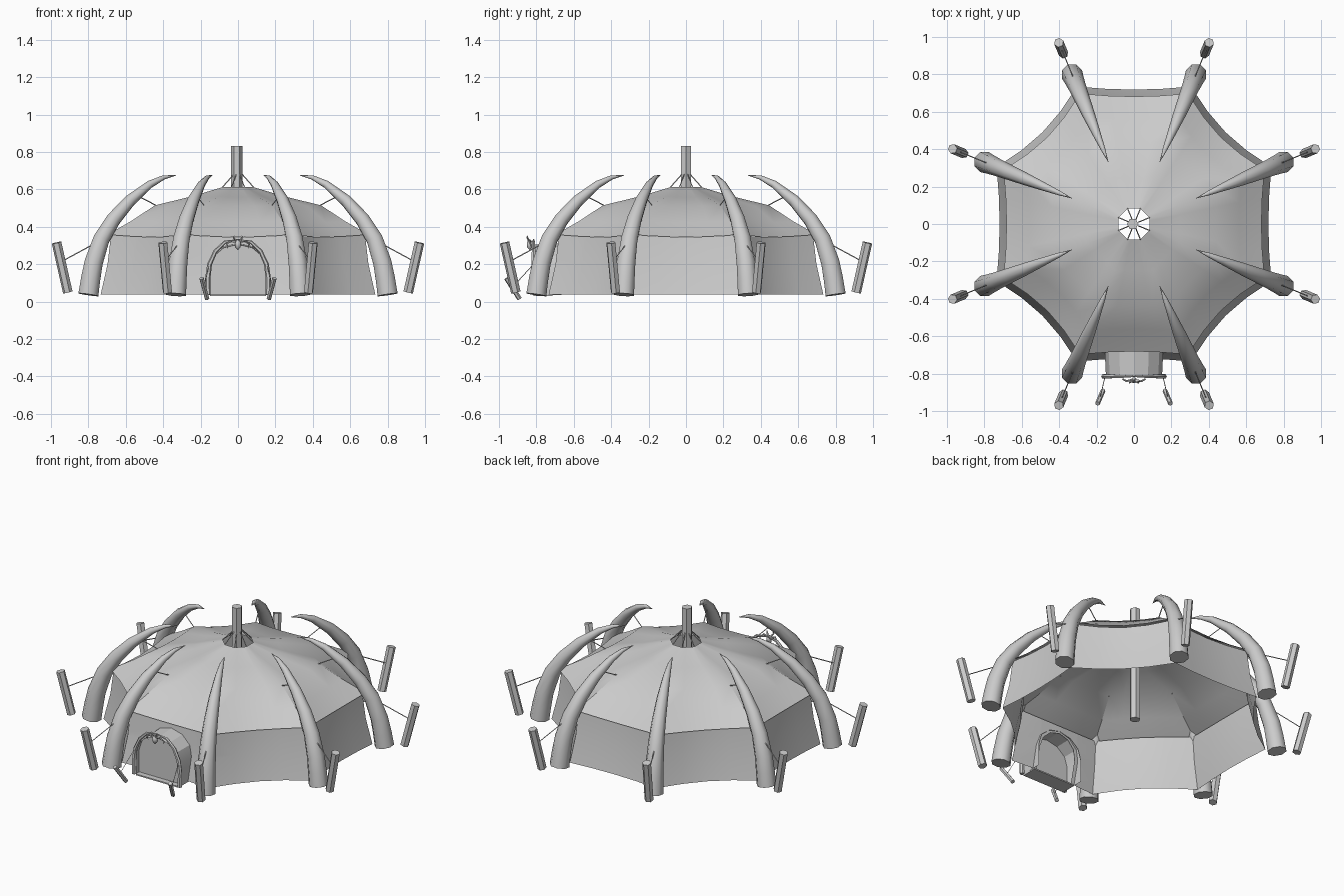
import bpy, bmesh, math
from mathutils import Vector, Matrix

cube = bpy.data.objects.get("Cube")
if cube:
    bpy.data.objects.remove(cube, do_unlink=True)

GREY = (0.6, 0.6, 0.6, 1)
mat = bpy.data.materials.new("canvas grey")
mat.use_nodes = True
mat.diffuse_color = GREY
mat.node_tree.nodes["Principled BSDF"].inputs["Base Color"].default_value = GREY


def finish(bm, name, smooth=40):
    mesh = bpy.data.meshes.new(name)
    bm.to_mesh(mesh)
    bm.free()
    mesh.materials.append(mat)
    ob = bpy.data.objects.new(name, mesh)
    bpy.context.collection.objects.link(ob)
    if smooth:
        bpy.ops.object.select_all(action='DESELECT')
        ob.select_set(True)
        bpy.context.view_layer.objects.active = ob
        bpy.ops.object.shade_smooth_by_angle(angle=math.radians(smooth))
    return ob


def bridge(bm, rings, closed=True):
    for a, b in zip(rings, rings[1:]):
        n = len(a)
        for i in range(n if closed else n - 1):
            j = (i + 1) % n
            bm.faces.new((a[i], a[j], b[j], b[i]))


def tube(bm, path, radii, sides=6):
    """Sweep a polygon along a path, with a radius for each point."""
    path = [Vector(p) for p in path]
    if not isinstance(radii, (list, tuple)):
        radii = [radii] * len(path)
    rings = []
    for i, p in enumerate(path):
        d = (path[min(i + 1, len(path) - 1)] - path[max(i - 1, 0)]).normalized()
        ref = Vector((0, 0, 1)) if abs(d.z) < 0.99 else Vector((0, 1, 0))
        if i == 0:
            u = d.cross(ref).normalized()
        else:
            u = (u - d * u.dot(d)).normalized()
        v = d.cross(u)
        rings.append([bm.verts.new(p + radii[i] * (u * math.cos(t) + v * math.sin(t)))
                      for t in (math.tau * k / sides for k in range(sides))])
    bridge(bm, rings)
    bm.faces.new(rings[0][::-1])
    bm.faces.new(rings[-1])


def polar(angle, r, z):
    return Vector((r * math.cos(angle), r * math.sin(angle), z))


SPOKES = [math.radians(22.5 + 45 * k) for k in range(8)]
STEPS = 4


def tent_ring(bm, r, z, sag, droop):
    """Octagon whose sides are pulled inwards and hang a little."""
    ring = []
    for k, a in enumerate(SPOKES):
        start, end = polar(a, r, z), polar(a + math.pi / 4, r, z)
        pull = sag * (1.0 if k % 2 == 0 else 3.0) if k % 2 else sag * 3.0
        if k % 2:
            pull = sag
        if k % 2 == 0:
            pull = sag * 2.6
        for s in range(STEPS):
            t = s / STEPS
            p = start.lerp(end, t)
            w = 4 * t * (1 - t)
            out = Vector((p.x, p.y, 0)).normalized()
            ring.append(bm.verts.new(p - out * pull * w - Vector((0, 0, droop * w))))
    return ring


# Entrance outline as seen from the front: straight sides and an arched top
def arch(half, spring, top, steps=6):
    pts = [(half, 0.035)]
    for k in range(steps + 1):
        t = math.pi * k / steps
        pts.append((half * math.cos(t), spring + (top - spring) * math.sin(t)))
    return pts + [(-half, 0.035)]


# Wall with an arched doorway cut in the front side
bm = bmesh.new()
bridge(bm, [tent_ring(bm, r, z, s, d) for r, z, s, d in (
    (0.795, 0.037, 0.016, 0), (0.755, 0.2, 0.016, 0), (0.735, 0.357, 0.016, 0.012))])
door = arch(0.13, 0.18, 0.30)
planes = []
for (x0, z0), (x1, z1) in zip(door, door[1:]):
    if abs(x1 - x0) + abs(z1 - z0) > 0.001:
        planes.append((Vector((x0, 0, z0)), Vector((z1 - z0, 0, x0 - x1)).normalized()))


def front_faces():
    return [f for f in bm.faces if f.calc_center_median().y < -0.5
            and abs(f.calc_center_median().x) < 0.28]


for co, no in planes:
    fs = front_faces()
    geom = fs + list({e for f in fs for e in f.edges}) + list({v for f in fs for v in f.verts})
    bmesh.ops.bisect_plane(bm, geom=geom, plane_co=co, plane_no=no)
hole = [f for f in front_faces()
        if all((f.calc_center_median() - co).dot(no) < 0 for co, no in planes)]
bmesh.ops.delete(bm, geom=hole, context='FACES')
finish(bm, "tent_wall", 20)

# Roof cloth with a smoke hole
bm = bmesh.new()
bridge(bm, [tent_ring(bm, r, z, s, d) for r, z, s, d in (
    (0.755, 0.358, 0.016, 0.012), (0.62, 0.43, 0.012, 0.008), (0.48, 0.515, 0.006, 0.004),
    (0.27, 0.562, 0.003, 0.004), (0.09, 0.612, 0, 0))])
finish(bm, "tent_roof", 25)

# Centre mast and its stays
bm = bmesh.new()
tube(bm, [(-0.007, 0, 0.1), (-0.007, 0, 0.832)], 0.031)
finish(bm, "mast")
bm = bmesh.new()
for a in SPOKES:
    tube(bm, [polar(a, 0.025, 0.68), polar(a, 0.09, 0.612)], 0.003, 4)
finish(bm, "mast_stays", 0)

# Curved tusks, stakes and ropes at every corner
tusk = [(0.866, 0.037, 0.058), (0.853, 0.12, 0.056), (0.835, 0.21, 0.053),
        (0.79, 0.335, 0.047), (0.72, 0.44, 0.041), (0.625, 0.54, 0.033),
        (0.51, 0.627, 0.021), (0.43, 0.664, 0.012), (0.36, 0.675, 0.001)]
for k, a in enumerate(SPOKES):
    bm = bmesh.new()
    tube(bm, [polar(a, r, z) for r, z, w in tusk], [w for r, z, w in tusk], 8)
    finish(bm, f"tusk_{k + 1}", 50)
    bm = bmesh.new()
    tube(bm, [polar(a, 0.985, 0.05), polar(a, 1.05, 0.315)], 0.026)
    finish(bm, f"stake_{k + 1}")
    bm = bmesh.new()
    tube(bm, [polar(a, 1.02, 0.215), polar(a, 0.85, 0.3)], 0.003, 4)
    tube(bm, [polar(a, 0.6, 0.575), polar(a, 0.475, 0.515)], 0.003, 4)
    finish(bm, f"ropes_{k + 1}", 0)

# Entrance tunnel with a closed door panel
bm = bmesh.new()
bridge(bm, [[bm.verts.new((x, y, z)) for x, z in arch(half, 0.18, top, 6)]
            for y, half, top in ((-0.665, 0.157, 0.312), (-0.812, 0.15, 0.305))], False)
finish(bm, "entrance_tunnel", 20)
bm = bmesh.new()
bm.faces.new([bm.verts.new((x, -0.78, z)) for x, z in arch(0.15, 0.18, 0.305)])
finish(bm, "door_panel", 0)

# Entrance frame: two slim tusks that cross above the door
for side, name in ((1, "left"), (-1, "right")):
    bm = bmesh.new()
    path = [(0.16, 0.037), (0.162, 0.12), (0.152, 0.2), (0.12, 0.27), (0.07, 0.318), (-0.01, 0.332)]
    tube(bm, [(side * x, -0.815, z) for x, z in path],
         [0.014, 0.014, 0.013, 0.011, 0.009, 0.003])
    finish(bm, f"{name}_door_tusk")
    bm = bmesh.new()
    tube(bm, [(side * 0.165, -0.89, 0.015), (side * 0.195, -0.96, 0.125)], 0.013)
    finish(bm, f"{name}_door_stake")
    bm = bmesh.new()
    tube(bm, [(side * 0.18, -0.925, 0.08), (side * 0.155, -0.815, 0.2)], 0.002, 4)
    finish(bm, f"{name}_door_rope", 0)

# Small skull with horns over the door
bm = bmesh.new()
bmesh.ops.create_icosphere(bm, subdivisions=1, radius=0.02,
                           matrix=Matrix.Translation((0, -0.835, 0.305)) @ Matrix.Diagonal((0.9, 0.9, 1.5, 1)))
for s in (1, -1):
    tube(bm, [(s * 0.01, -0.835, 0.32), (s * 0.04, -0.84, 0.325),
              (s * 0.06, -0.83, 0.305), (s * 0.055, -0.825, 0.285)], [0.007, 0.006, 0.004, 0.001], 5)
    tube(bm, [(s * 0.01, -0.84, 0.325), (s * 0.025, -0.85, 0.345), (s * 0.02, -0.845, 0.352)],
         [0.006, 0.004, 0.001], 5)
finish(bm, "door_skull")

# Threshold on the ground
bm = bmesh.new()
bmesh.ops.create_cube(bm, size=1, matrix=Matrix.Translation((0, -0.765, 0.033))
                      @ Matrix.Diagonal((0.3, 0.1, 0.008, 1)))
finish(bm, "threshold", 0)
